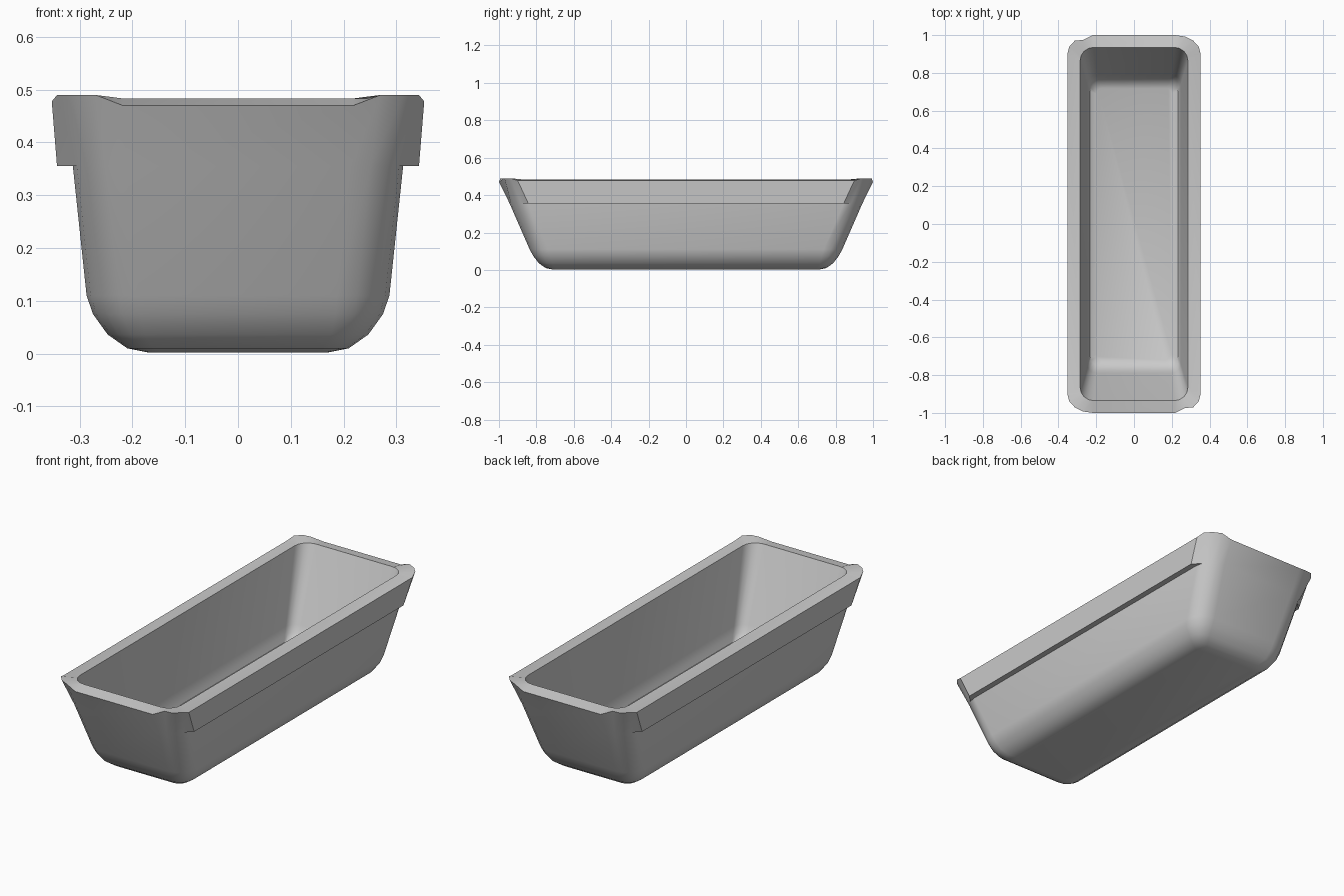
import bpy, bmesh
from math import cos, sin, pi, radians

if "Cube" in bpy.data.objects:
    bpy.data.objects.remove(bpy.data.objects["Cube"])

SEG = 4  # segments per rounded corner


def ring(hx, hy, rx, ry, z):
    """Rounded rectangle as a list of points, starting in the +x +y corner."""
    pts = []
    for q, (sx, sy) in enumerate([(1, 1), (-1, 1), (-1, -1), (1, -1)]):
        steps = range(SEG + 1) if q % 2 == 0 else range(SEG, -1, -1)
        for i in steps:
            a = pi / 2 * i / SEG
            pts.append((sx * (hx - rx + rx * cos(a)), sy * (hy - ry + ry * sin(a)), z))
    return pts


def side_ledge(base, x, y_max):
    """Push only the long straight sides outwards."""
    return [((x if p[0] > 0 else -x) if abs(p[1]) <= y_max else p[0], p[1], p[2]) for p in base]


def wavy_rim(base):
    """Raise the corners, lower the ends, dent two opposite corners."""
    out = []
    for x, y, z in base:
        if abs(y) > 0.999:
            z = 0.47
        elif abs(x) < 0.352:
            z = 0.49
            if x * y < 0 and abs(y) > 0.98:
                y *= 0.982
        out.append((x, y, z))
    return out


# outer shell, from the floor up
rings = [ring(*r) for r in [
    (0.17, 0.71, 0.03, 0.03, 0.002),
    (0.21, 0.75, 0.05, 0.05, 0.01),
    (0.247, 0.787, 0.07, 0.07, 0.036),
    (0.275, 0.817, 0.09, 0.09, 0.075),
    (0.287, 0.836, 0.10, 0.10, 0.11),
    (0.313, 0.943, 0.10, 0.10, 0.355)]]
# stepped ledge along both sides, then the rim
rings.append(side_ledge(rings[-1], 0.343, 0.844))
rings.append(wavy_rim(ring(0.353, 1.0, 0.135, 0.10, 0.478)))
# inner basin, from the rim down
rings += [ring(*r) for r in [
    (0.285, 0.935, 0.07, 0.07, 0.483),
    (0.248, 0.790, 0.05, 0.05, 0.13),
    (0.243, 0.775, 0.05, 0.05, 0.095),
    (0.232, 0.752, 0.05, 0.05, 0.065),
    (0.20, 0.72, 0.03, 0.03, 0.048)]]

bm = bmesh.new()
loops = [[bm.verts.new(p) for p in r] for r in rings]
n = len(loops[0])
for a, b in zip(loops, loops[1:]):
    for i in range(n):
        j = (i + 1) % n
        bm.faces.new((a[i], a[j], b[j], b[i]))
bm.faces.new(loops[0])
bm.faces.new(loops[-1])
bmesh.ops.remove_doubles(bm, verts=bm.verts, dist=0.0001)
bmesh.ops.recalc_face_normals(bm, faces=bm.faces)

mesh = bpy.data.meshes.new("trough")
bm.to_mesh(mesh)
bm.free()
trough = bpy.data.objects.new("trough", mesh)
bpy.context.collection.objects.link(trough)
bpy.context.view_layer.objects.active = trough
trough.select_set(True)
bpy.ops.object.shade_smooth_by_angle(angle=radians(35))
